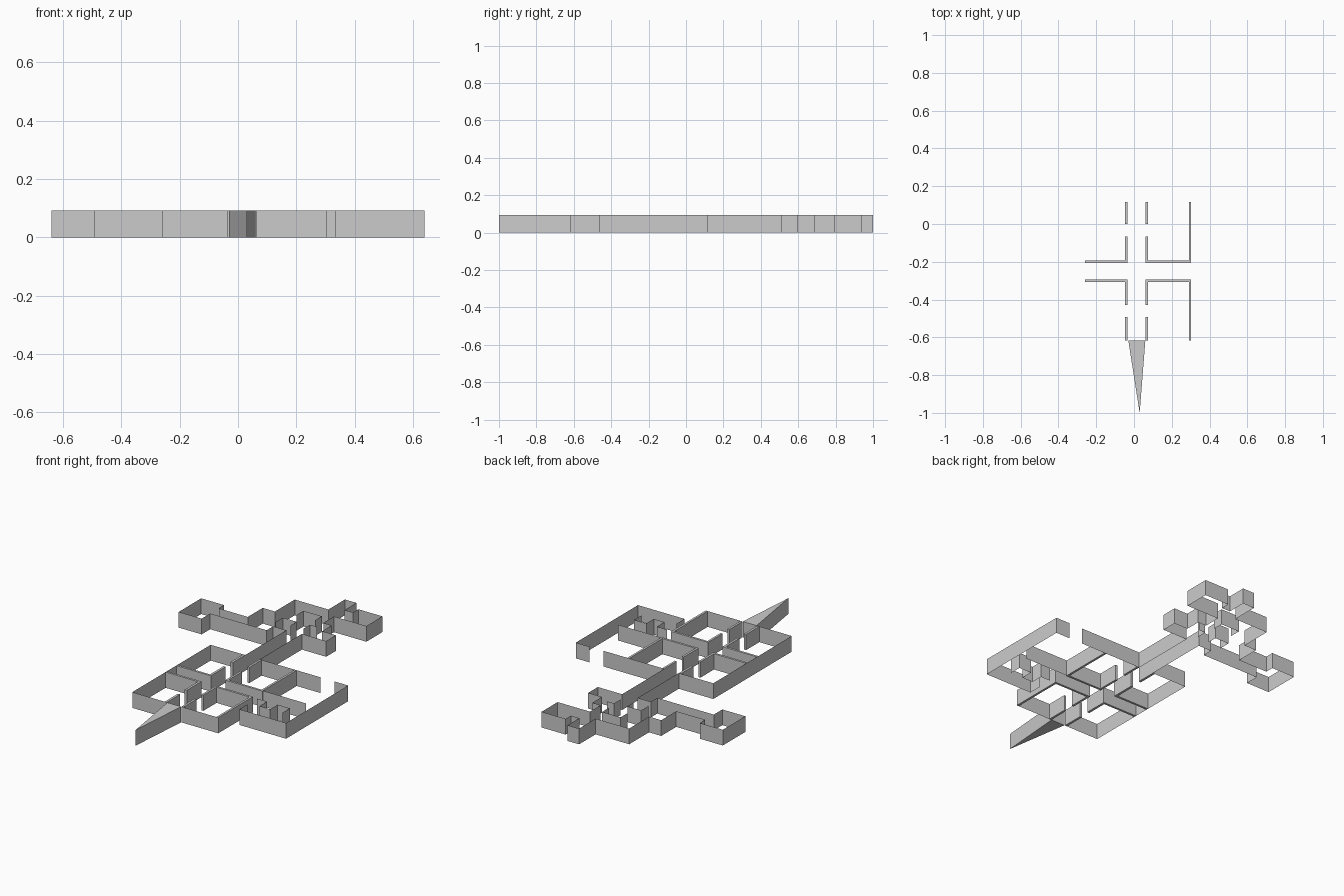
import bpy, bmesh

H = 0.093          # wall height


def finish(name, bm):
    me = bpy.data.meshes.new(name)
    bm.to_mesh(me)
    bm.free()
    ob = bpy.data.objects.new(name, me)
    bpy.context.collection.objects.link(ob)
    return ob


def sheet_walls(name, paths):
    """Zero-thickness walls standing on plan polylines."""
    bm = bmesh.new()
    for path in paths:
        low = [bm.verts.new((x, y, 0)) for x, y in path]
        top = [bm.verts.new((x, y, H)) for x, y in path]
        for i in range(len(path) - 1):
            bm.faces.new((low[i], low[i + 1], top[i + 1], top[i]))
    return finish(name, bm)


def prism(bm, outline):
    """Solid upright block from a counter-clockwise plan outline."""
    low = [bm.verts.new((x, y, 0)) for x, y in outline]
    top = [bm.verts.new((x, y, H)) for x, y in outline]
    bm.faces.new(low[::-1])
    bm.faces.new(top)
    n = len(outline)
    for i in range(n):
        j = (i + 1) % n
        bm.faces.new((low[i], low[j], top[j], top[i]))


def box(bm, x0, x1, y0, y1):
    prism(bm, [(x0, y0), (x1, y0), (x1, y1), (x0, y1)])


# solid partitions of the central hall, with door gaps
bm = bmesh.new()
for x0, x1 in ((-0.048, -0.034), (0.061, 0.074)):
    for y0, y1 in ((0, 0.116), (-0.193, -0.066), (-0.43, -0.306), (-0.617, -0.493)):
        box(bm, x0, x1, y0, y1)
for y0, y1 in ((-0.206, -0.193), (-0.306, -0.293)):
    box(bm, -0.26, -0.034, y0, y1)
    box(bm, 0.061, 0.303, y0, y1)
box(bm, 0.29, 0.303, -0.193, 0.116)
box(bm, 0.29, 0.303, -0.617, -0.306)
finish("hall_partitions", bm)

# pointed solid entrance wedge
bm = bmesh.new()
prism(bm, [(0.03, -1), (0.06, -0.617), (-0.03, -0.617)])
finish("entrance_wedge", bm)

# thin outer walls of the four hall rooms
sheet_walls("hall_outer_walls", [
    [(-0.034, -0.617), (-0.26, -0.617), (-0.26, 0.116), (-0.034, 0.116)],
    [(0.061, -0.617), (0.303, -0.617)],
    [(0.061, 0.116), (0.46, 0.116)],
])

# side room on the right, with its inner closets
sheet_walls("side_room_walls", [
    [(0.55, 0.116), (0.64, 0.116), (0.64, -0.465), (0.335, -0.465), (0.335, -0.39)],
    [(0.303, -0.2), (0.585, -0.2)],
    [(0.335, -0.3), (0.4, -0.3), (0.4, -0.37), (0.47, -0.37),
     (0.47, -0.3), (0.55, -0.3), (0.55, -0.37)],
])

# passage and stepped outline of the rear rooms
sheet_walls("rear_outer_walls", [[
    (0.061, 0.116), (0.061, 0.51), (0.22, 0.51), (0.22, 0.6), (0.13, 0.6),
    (0.13, 0.69), (0.075, 0.69), (0.075, 0.79), (0.287, 0.79), (0.287, 0.94),
    (0.13, 0.94), (0.13, 0.89), (0.075, 0.89), (0.075, 1.0), (0, 1.0),
    (0, 0.845), (-0.22, 0.845), (-0.22, 0.66), (-0.3, 0.66), (-0.3, 0.52),
    (-0.49, 0.52), (-0.49, 0.57), (-0.64, 0.57), (-0.64, 0.36), (-0.49, 0.36),
    (-0.49, 0.44), (-0.12, 0.44), (-0.12, 0.5), (-0.034, 0.5), (-0.034, 0.116),
]])

# short screens inside the rear rooms
sheet_walls("rear_inner_screens", [
    [(-0.14, 0.55), (-0.14, 0.62), (-0.05, 0.62), (-0.05, 0.56)],
    [(-0.1, 0.69), (-0.1, 0.755), (0.02, 0.755), (0.02, 0.69)],
    [(0.03, 0.57), (0.03, 0.63), (0.075, 0.63)],
])
